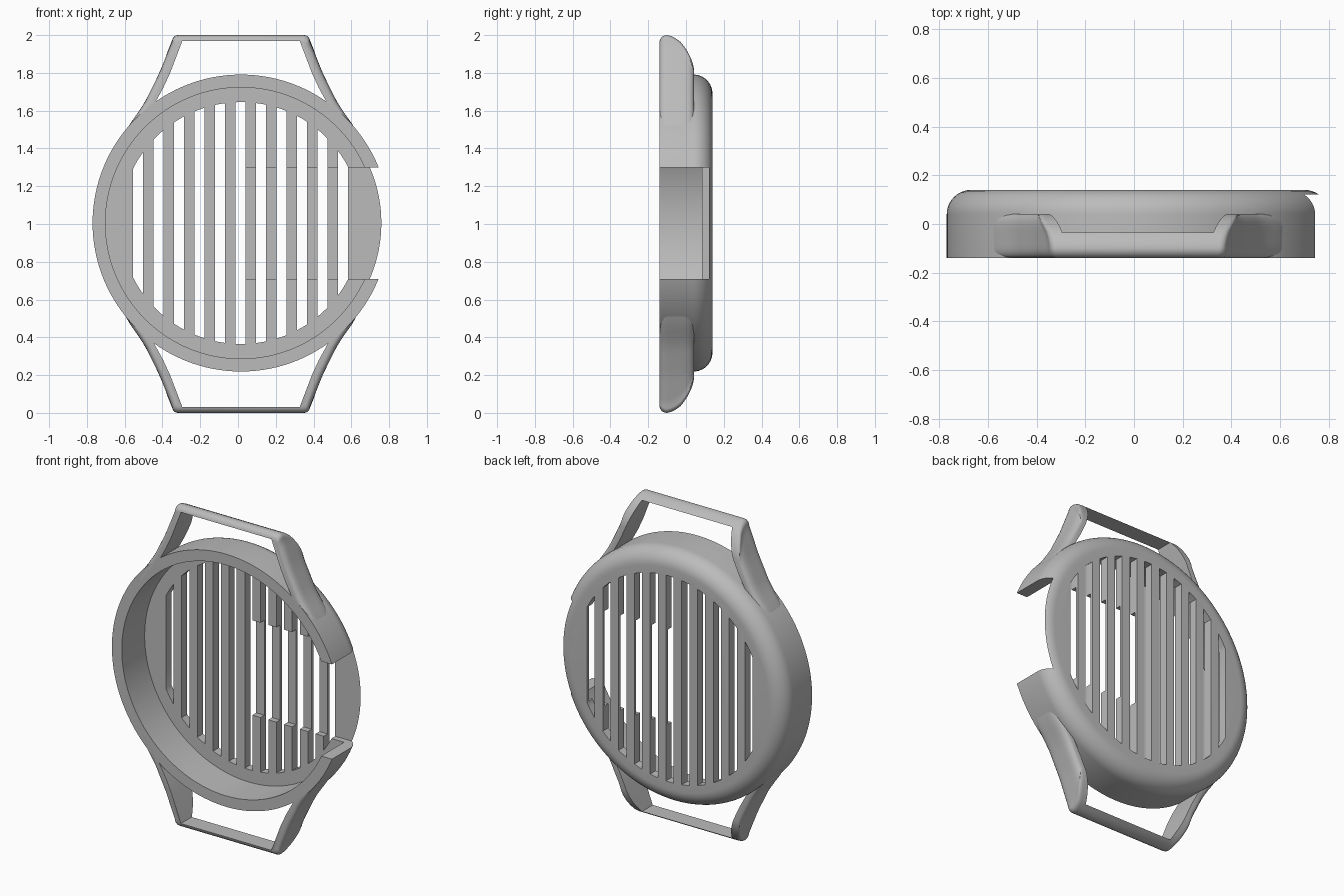
import bpy, bmesh, math

CX, CZ = 0.016, 1.005          # centre of the round case
R_OUT, R_IN, R_SLOT = 0.786, 0.718, 0.64
FRONT, FLOOR, BACK = -0.14, 0.085, 0.14

if "Cube" in bpy.data.objects:
    bpy.data.objects.remove(bpy.data.objects["Cube"])

grey = bpy.data.materials.new("plain grey")
grey.use_nodes = True
COLOUR = (0.5, 0.5, 0.5, 1)
grey.diffuse_color = COLOUR
grey.node_tree.nodes["Principled BSDF"].inputs["Base Color"].default_value = COLOUR


def make_object(name, bm):
    bmesh.ops.recalc_face_normals(bm, faces=bm.faces)
    mesh = bpy.data.meshes.new(name)
    bm.to_mesh(mesh)
    bm.free()
    mesh.materials.append(grey)
    ob = bpy.data.objects.new(name, mesh)
    bpy.context.collection.objects.link(ob)
    return ob


def loft(bm, rings):
    """Skin a closed solid through rings with equal point counts."""
    rows = [[bm.verts.new(p) for p in ring] for ring in rings]
    n = len(rows[0])
    for a, b in zip(rows, rows[1:]):
        for i in range(n):
            j = (i + 1) % n
            bm.faces.new((a[i], a[j], b[j], b[i]))
    bm.faces.new(rows[0])
    bm.faces.new(rows[-1])


def prism(bm, outline, y0, y1):
    loft(bm, [[(x, y, z) for x, z in outline] for y in (y0, y1)])


def circle(r, n=128):
    return [(CX + r * math.cos(2 * math.pi * i / n),
             CZ + r * math.sin(2 * math.pi * i / n)) for i in range(n)]


def carve(ob, cutter):
    """Subtract the cutter from the object and delete the cutter."""
    cutter.hide_render = True
    mod = ob.modifiers.new("cut", "BOOLEAN")
    mod.operation, mod.solver, mod.object = "DIFFERENCE", "EXACT", cutter
    bpy.context.view_layer.update()
    graph = bpy.context.evaluated_depsgraph_get()
    mesh = bpy.data.meshes.new_from_object(ob.evaluated_get(graph))
    ob.modifiers.clear()
    ob.data = mesh
    bpy.data.objects.remove(cutter)


def cut_prism(ob, outline, y0, y1):
    bm = bmesh.new()
    prism(bm, outline, y0, y1)
    carve(ob, make_object("cutter", bm))


def smooth(ob):
    bpy.ops.object.select_all(action="DESELECT")
    ob.select_set(True)
    bpy.context.view_layer.objects.active = ob
    bpy.ops.object.shade_smooth_by_angle(angle=math.radians(32))


def interp(table, z):
    for (z0, w0), (z1, w1) in zip(table, table[1:]):
        if z <= z1:
            break
    return w0 + (w1 - w0) * (z - z0) / (z1 - z0)


# Round case with a filleted back edge
FILLET = 0.1
profile = [(R_OUT, FRONT)]
for i in range(11):
    a = math.pi / 2 * i / 10
    profile.append((R_OUT - FILLET * (1 - math.cos(a)), BACK - FILLET + FILLET * math.sin(a)))
bm = bmesh.new()
loft(bm, [[(x, y, z) for x, z in circle(r)] for r, y in profile])
case = make_object("case", bm)

# Cavity open to the front
cut_prism(case, circle(R_IN), FRONT - 0.1, FLOOR)

# Side opening, which also thins the grille bars on that side
cut_prism(case, [(0.02, 0.71), (1, 0.71), (1, 1.3), (0.02, 1.3)], FRONT - 0.1, 0.122)

# Grille slots, with ends following a circle
bm = bmesh.new()
for k in range(11):
    mid = 0.0135 + (k - 5) * 0.1087
    xs = [mid + 0.0265 * t for t in (-1, -0.5, 0, 0.5, 1)]
    ends = [(x, math.sqrt(R_SLOT ** 2 - (x - CX) ** 2)) for x in xs]
    prism(bm, [(x, CZ + h) for x, h in ends] + [(x, CZ - h) for x, h in reversed(ends)], 0, 0.3)
carve(case, make_object("slot_cutter", bm))
smooth(case)

# Strap loops: half widths by height, and (depth, top, inset) sections
OUTER = [(1.42, 0.65), (1.53, 0.588), (1.59, 0.545), (1.65, 0.506), (1.8, 0.432), (2.0, 0.352)]
INNER = [(1.5, 0.54), (1.64, 0.456), (1.72, 0.412), (1.8, 0.375), (1.968, 0.311)]
SECTIONS = [(FRONT, 1.968, 0.03), (-0.136, 1.98, 0.016), (-0.128, 1.99, 0.008),
            (-0.115, 1.998, 0.002), (-0.1, 2.0, 0), (-0.08, 1.995, 0), (-0.055, 1.983, 0),
            (-0.03, 1.965, 0), (-0.01, 1.94, 0), (0.01, 1.91, 0.002), (0.025, 1.88, 0.007),
            (0.036, 1.85, 0.015), (0.042, 1.82, 0.028)]
CORNER = 0.03


def loop_section(y, top, inset, flip):
    half = []
    for i in range(15):
        z = 1.42 + (top - CORNER - 1.42) * i / 14
        half.append((interp(OUTER, z) - inset, z))
    w = half[-1][0]
    for i in range(1, 7):
        a = math.pi / 2 * i / 6
        half.append((w - CORNER * (1 - math.cos(a)), top - CORNER + CORNER * math.sin(a)))
    pts = half + [(-x, z) for x, z in reversed(half)]
    return [(CX + x, y, 2 - z if flip else z) for x, z in pts]


for name, flip in (("upper_strap_loop", False), ("lower_strap_loop", True)):
    bm = bmesh.new()
    loft(bm, [loop_section(y, top, inset, flip) for y, top, inset in SECTIONS])
    loop = make_object(name, bm)
    hole = [(w, z) for z, w in INNER] + [(-w, z) for z, w in reversed(INNER)]
    cut_prism(loop, [(CX + x, 2 - z if flip else z) for x, z in hole], -0.3, 0.3)
    cut_prism(loop, circle(0.75), -0.3, 0.3)
    smooth(loop)
